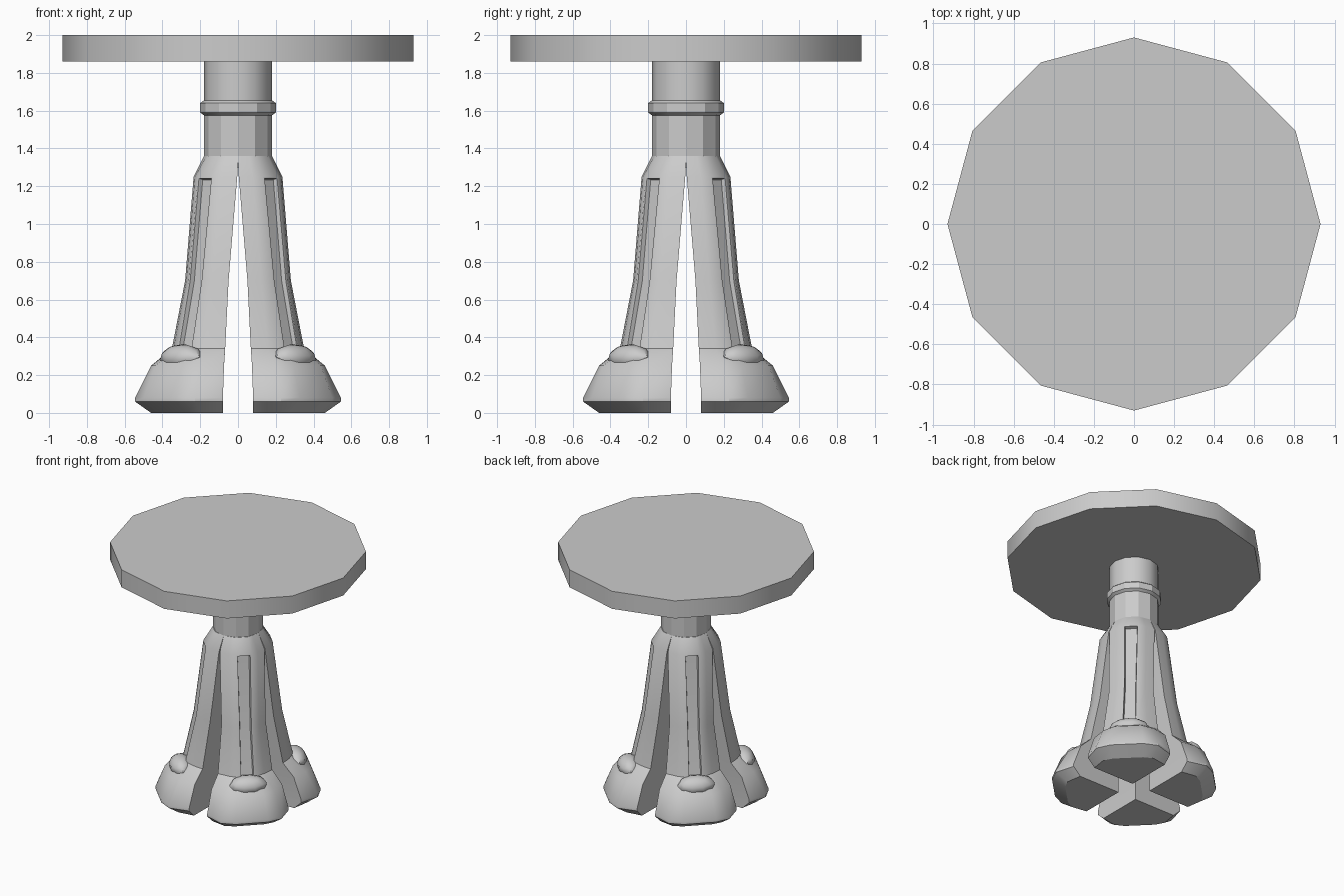
import bpy, bmesh, math
from mathutils import Matrix, Vector

cube = bpy.data.objects.get("Cube")
if cube:
    bpy.data.objects.remove(cube, do_unlink=True)

stone = bpy.data.materials.new("plain grey")
stone.use_nodes = True
GREY = (0.6, 0.6, 0.6, 1)
stone.diffuse_color = GREY
stone.node_tree.nodes["Principled BSDF"].inputs["Base Color"].default_value = GREY


def finish(bm, name, angle):
    """Turn a bmesh into a shaded object."""
    bmesh.ops.recalc_face_normals(bm, faces=bm.faces)
    mesh = bpy.data.meshes.new(name)
    bm.to_mesh(mesh)
    bm.free()
    mesh.materials.append(stone)
    obj = bpy.data.objects.new(name, mesh)
    bpy.context.collection.objects.link(obj)
    bpy.ops.object.select_all(action='DESELECT')
    obj.select_set(True)
    bpy.context.view_layer.objects.active = obj
    bpy.ops.object.shade_smooth_by_angle(angle=math.radians(angle))
    return obj


def loft(bm, rings):
    """Bridge equal rings of points and cap both ends."""
    rows = [[bm.verts.new(p) for p in ring] for ring in rings]
    n = len(rows[0])
    for low, high in zip(rows, rows[1:]):
        for i in range(n):
            j = (i + 1) % n
            bm.faces.new((low[i], low[j], high[j], high[i]))
    bm.faces.new(rows[0][::-1])
    bm.faces.new(rows[-1])


def turned(name, profile, angle, sides=12):
    """Round part from (radius, height) pairs."""
    bm = bmesh.new()
    loft(bm, [[(r * math.cos(math.tau * i / sides), r * math.sin(math.tau * i / sides), z)
               for i in range(sides)] for r, z in profile])
    return finish(bm, name, angle)


# Table top and central column
turned("table_top", [(0.93, 1.86), (0.93, 2.0)], 35)
turned("column_upper", [(0.18, 1.6), (0.18, 1.86)], 35)
turned("column_lower", [(0.18, 1.3), (0.18, 1.6)], 20)
turned("column_collar", [(0.18, 1.575), (0.2, 1.59), (0.2, 1.64), (0.18, 1.655)], 20)


def section(z, inner, outer, reach, half, k0, k1):
    """Quarter-round leg section: square inner corner, flat facet on the diagonal."""
    d = outer - inner
    s = math.sqrt(0.5)
    side = [(inner + d * k0, inner), (inner + d * k1, inner + d * 0.32),
            ((reach + half) * s, (reach - half) * s)]
    outline = [(inner, inner)] + side + [(y, x) for x, y in reversed(side)]
    return [(x, y, z) for x, y in outline]


LEG = [
    (0.00, 0.080, 0.46, 0.49, 0.11, 0.95, 1.0),
    (0.06, 0.080, 0.545, 0.585, 0.12, 0.91, 1.0),
    (0.08, 0.080, 0.545, 0.585, 0.12, 0.91, 1.0),
    (0.25, 0.074, 0.46, 0.52, 0.10, 0.95, 1.0),
    (0.34, 0.068, 0.35, 0.395, 0.055, 1.0, 0.97),
    (0.70, 0.050, 0.28, 0.315, 0.055, 1.0, 0.97),
    (1.25, 0.004, 0.235, 0.245, 0.055, 1.0, 0.97),
    (1.36, 0.000, 0.18, 0.178, 0.045, 1.0, 0.93),
]

for k, place in enumerate(("back_left", "back_right", "front_right", "front_left")):
    turn = Matrix.Rotation(k * math.pi / 2, 4, 'Z')

    # Leg with flared foot and a sunken panel down its outer face
    bm = bmesh.new()
    loft(bm, [section(*ring) for ring in LEG])
    bmesh.ops.recalc_face_normals(bm, faces=bm.faces)
    panel = []
    for f in bm.faces:
        c = f.calc_center_median()
        if abs(c.x - c.y) < 0.001 and c.x > 0.14 and 0.34 < c.z < 1.25 and len(f.verts) == 4:
            panel.append(f)
    bmesh.ops.inset_region(bm, faces=panel, thickness=0.012, depth=0)
    bmesh.ops.inset_region(bm, faces=panel, thickness=0.006, depth=-0.025)
    bm.transform(turn)
    finish(bm, place + "_leg", 32)

    # Rounded knob at the foot of the panel
    bm = bmesh.new()
    bmesh.ops.create_uvsphere(bm, u_segments=10, v_segments=6, radius=1)
    shape = (turn @ Matrix.Rotation(math.pi / 4, 4, 'Z')
             @ Matrix.Translation(Vector((0.425, 0, 0.295)))
             @ Matrix.Rotation(math.radians(20), 4, 'Y')
             @ Matrix.Diagonal((0.08, 0.14, 0.065, 1)))
    bm.transform(shape)
    finish(bm, place + "_knob", 50)
